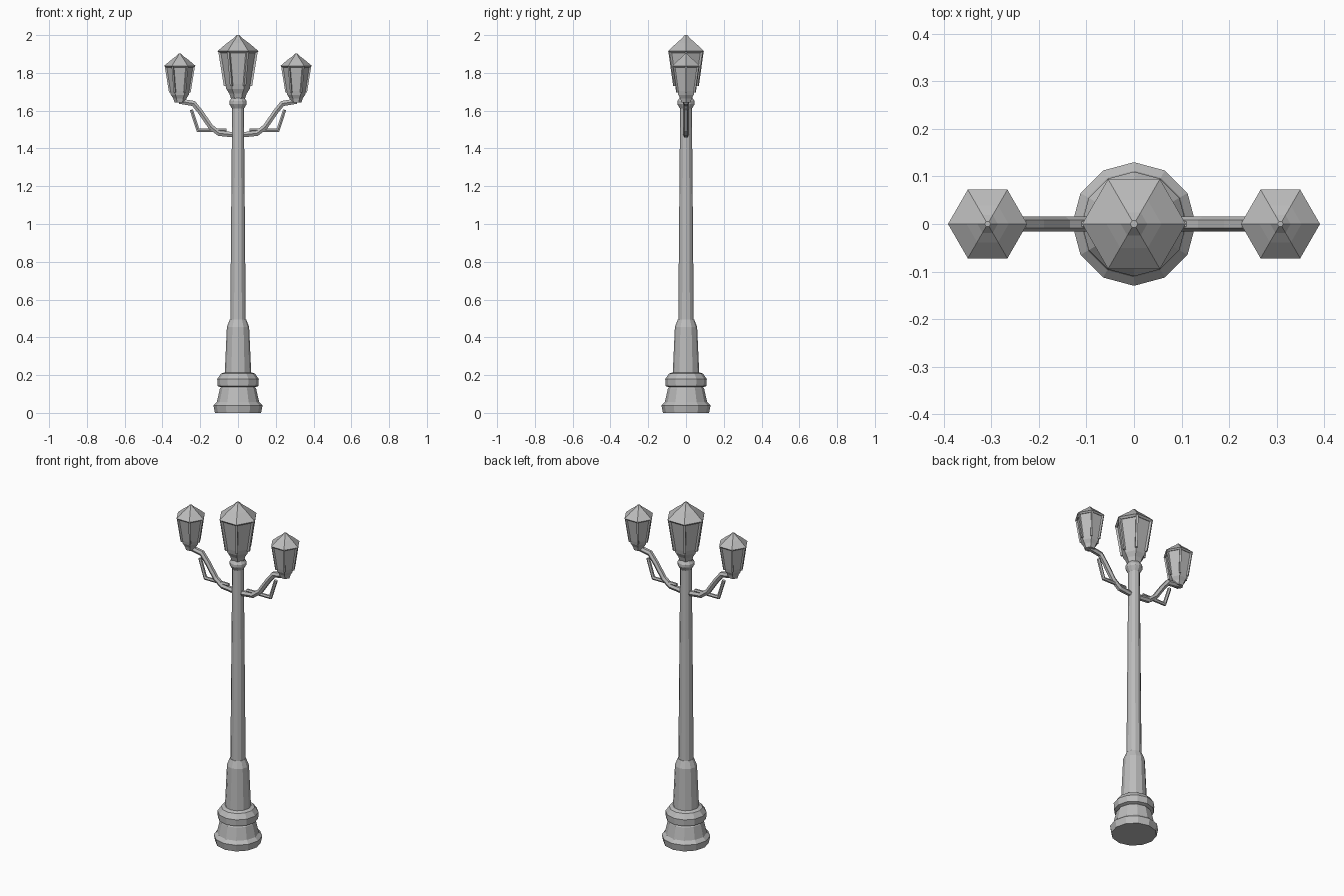
import bpy, bmesh, math
from mathutils import Vector

cube = bpy.data.objects.get("Cube")
if cube:
    bpy.data.objects.remove(cube, do_unlink=True)

grey = bpy.data.materials.new("cast_iron_grey")
grey.use_nodes = True
colour = (0.5, 0.5, 0.5, 1)
grey.diffuse_color = colour
grey.node_tree.nodes["Principled BSDF"].inputs["Base Color"].default_value = colour


def skin(name, rings):
    """Bridge rings of points into a closed, flat shaded solid."""
    bm = bmesh.new()
    loops = [[bm.verts.new(p) for p in ring] for ring in rings]
    n = len(loops[0])
    for a, b in zip(loops, loops[1:]):
        for i in range(n):
            j = (i + 1) % n
            bm.faces.new((a[i], a[j], b[j], b[i]))
    bm.faces.new(loops[0])
    bm.faces.new(loops[-1])
    bmesh.ops.recalc_face_normals(bm, faces=bm.faces)
    mesh = bpy.data.meshes.new(name)
    bm.to_mesh(mesh)
    bm.free()
    mesh.materials.append(grey)
    obj = bpy.data.objects.new(name, mesh)
    bpy.context.collection.objects.link(obj)
    return obj


def turned(name, profile, sides, x=0, z=0, scale=1):
    """Revolve (radius, height) pairs around a vertical axis."""
    angles = [math.tau * i / sides for i in range(sides)]
    return skin(name, [[(x + scale * r * math.cos(a), scale * r * math.sin(a), z + scale * h)
                        for a in angles] for r, h in profile])


def tube(name, path, radius, sides=6):
    """Sweep a regular section along a path in the xz plane with mitred bends."""
    pts = [Vector((x, 0, z)) for x, z in path]
    rings = []
    for i, p in enumerate(pts):
        d_in = (p - pts[max(i - 1, 0)]).normalized()
        d_out = (pts[min(i + 1, len(pts) - 1)] - p).normalized()
        tangent = (d_in + d_out).normalized()
        normal = Vector((-tangent.z, 0, tangent.x))
        stretch = 1 / max(tangent.dot(d_out if d_out.length else d_in), 0.5)
        rings.append([p + normal * (radius * stretch * math.sin(math.tau * k / sides))
                      + Vector((0, radius * math.cos(math.tau * k / sides), 0))
                      for k in range(sides)])
    return skin(name, rings)


def lantern(prefix, x, z, scale):
    # tapered hexagonal body on a stepped foot
    turned(prefix + "_lantern_body",
           [(0.036, 0), (0.046, 0.03), (0.062, 0.055), (0.068, 0.08), (0.095, 0.252)],
           6, x, z, scale)
    # slightly hollow roof with a small flat tip
    turned(prefix + "_lantern_roof",
           [(0.098, 0.245), (0.109, 0.255), (0.058, 0.298), (0.028, 0.32), (0.008, 0.34)],
           6, x, z, scale)
    # ribs along the six corners
    for i in range(6):
        a = math.tau * i / 6
        out = Vector((math.cos(a), math.sin(a), 0))
        side = Vector((-out.y, out.x, 0))
        rings = []
        for r, h in ((0.068, 0.07), (0.097, 0.25)):
            centre = out * r + Vector((0, 0, h))
            rings.append([Vector((x, 0, z)) + scale * (centre + out * u + side * v)
                          for u, v in ((-0.01, -0.006), (0.007, -0.006),
                                       (0.007, 0.006), (-0.01, 0.006))])
        skin(f"{prefix}_lantern_rib_{i + 1}", rings)


# stepped foot and post
turned("base", [(0.122, 0), (0.13, 0.04), (0.112, 0.058), (0.096, 0.128), (0.09, 0.136),
                (0.108, 0.142), (0.11, 0.18), (0.09, 0.208), (0.07, 0.215)], 12)
turned("lower_post", [(0.07, 0.21), (0.059, 0.455), (0.043, 0.495)], 12)
turned("upper_post", [(0.041, 0.49), (0.031, 1.635)], 12)
turned("collar", [(0.031, 1.61), (0.046, 1.635), (0.046, 1.65), (0.034, 1.668)], 12)
lantern("centre", 0, 1.66, 1)

# mirrored arms, braces and side lanterns
for name, s in (("left", 1), ("right", -1)):
    tube(name + "_arm", [(s * x, z) for x, z in
         ((0, 1.47), (0.1, 1.48), (0.145, 1.515), (0.2, 1.595), (0.235, 1.638), (0.31, 1.65))],
         0.016)
    tube(name + "_brace", [(s * x, z) for x, z in
         ((0.06, 1.497), (0.212, 1.497), (0.247, 1.605))], 0.01)
    lantern(name, s * 0.308, 1.642, 0.765)
